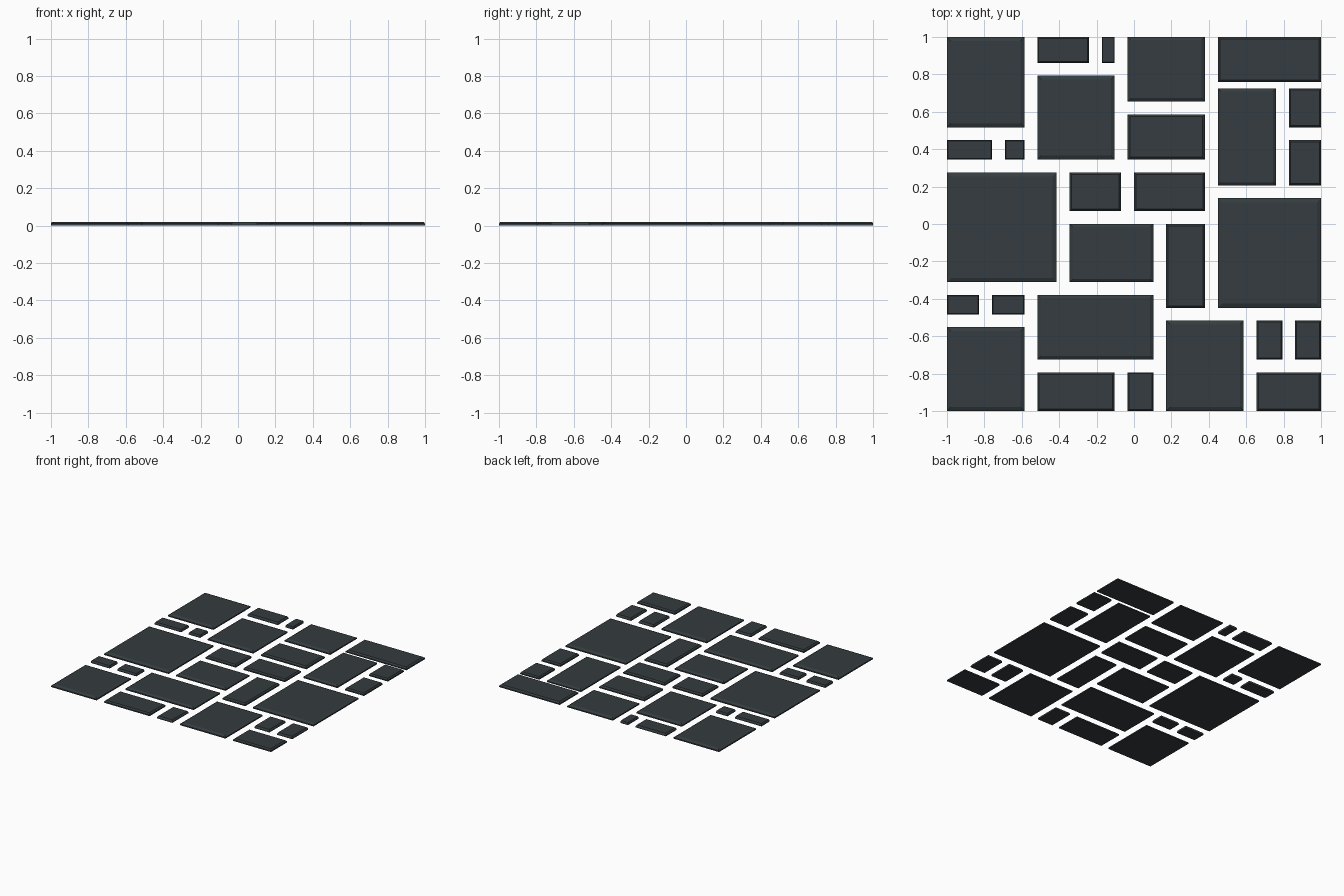
import bpy, bmesh

if "Cube" in bpy.data.objects:
    bpy.data.objects.remove(bpy.data.objects["Cube"])

U = 2 / 58      # paving grid unit
H = 0.02        # stone thickness

# Stones as (left, right, top, bottom) in grid units from the top-left corner
STONES = [
    "0 12 0 14", "14 22 0 4", "24 26 0 4", "28 40 0 10", "42 58 0 7",
    "14 26 6 19", "0 7 16 19", "9 12 16 19", "28 40 12 19", "42 51 8 23",
    "53 58 8 14", "53 58 16 23", "0 17 21 38", "19 27 21 27", "29 40 21 27",
    "19 32 29 38", "34 40 29 42", "42 58 25 42", "0 5 40 43", "7 12 40 43",
    "0 12 45 58", "14 32 40 50", "14 26 52 58", "28 32 52 58", "34 46 44 58",
    "48 52 44 50", "54 58 44 50", "48 58 52 58",
]

slate = bpy.data.materials.new("slate")
slate.diffuse_color = (0.035, 0.045, 0.05, 1)
slate.use_nodes = True
slate.node_tree.nodes["Principled BSDF"].inputs["Base Color"].default_value = slate.diffuse_color


def paving_stone(name, x0, x1, y0, y1):
    """Slab with a short upright edge and a chamfered top rim."""
    chamfer = min(0.022, 0.05 * min(x1 - x0, y1 - y0))
    bm = bmesh.new()
    rings = []
    for inset, z in ((0, 0), (0, H * 0.5), (chamfer, H)):
        a, b, c, d = x0 + inset, x1 - inset, y0 + inset, y1 - inset
        rings.append([bm.verts.new((x, y, z))
                      for x, y in ((a, c), (b, c), (b, d), (a, d))])
    bm.faces.new(rings[0][::-1])
    bm.faces.new(rings[-1])
    for lo, hi in zip(rings, rings[1:]):
        for i in range(4):
            j = (i + 1) % 4
            bm.faces.new((lo[i], lo[j], hi[j], hi[i]))
    mesh = bpy.data.meshes.new(name)
    bm.to_mesh(mesh)
    bm.free()
    mesh.materials.append(slate)
    bpy.context.collection.objects.link(bpy.data.objects.new(name, mesh))


for n, text in enumerate(STONES, 1):
    l, r, t, b = map(int, text.split())
    paving_stone(f"paving_stone_{n:02d}", l * U - 1, r * U - 1, 1 - b * U, 1 - t * U)
